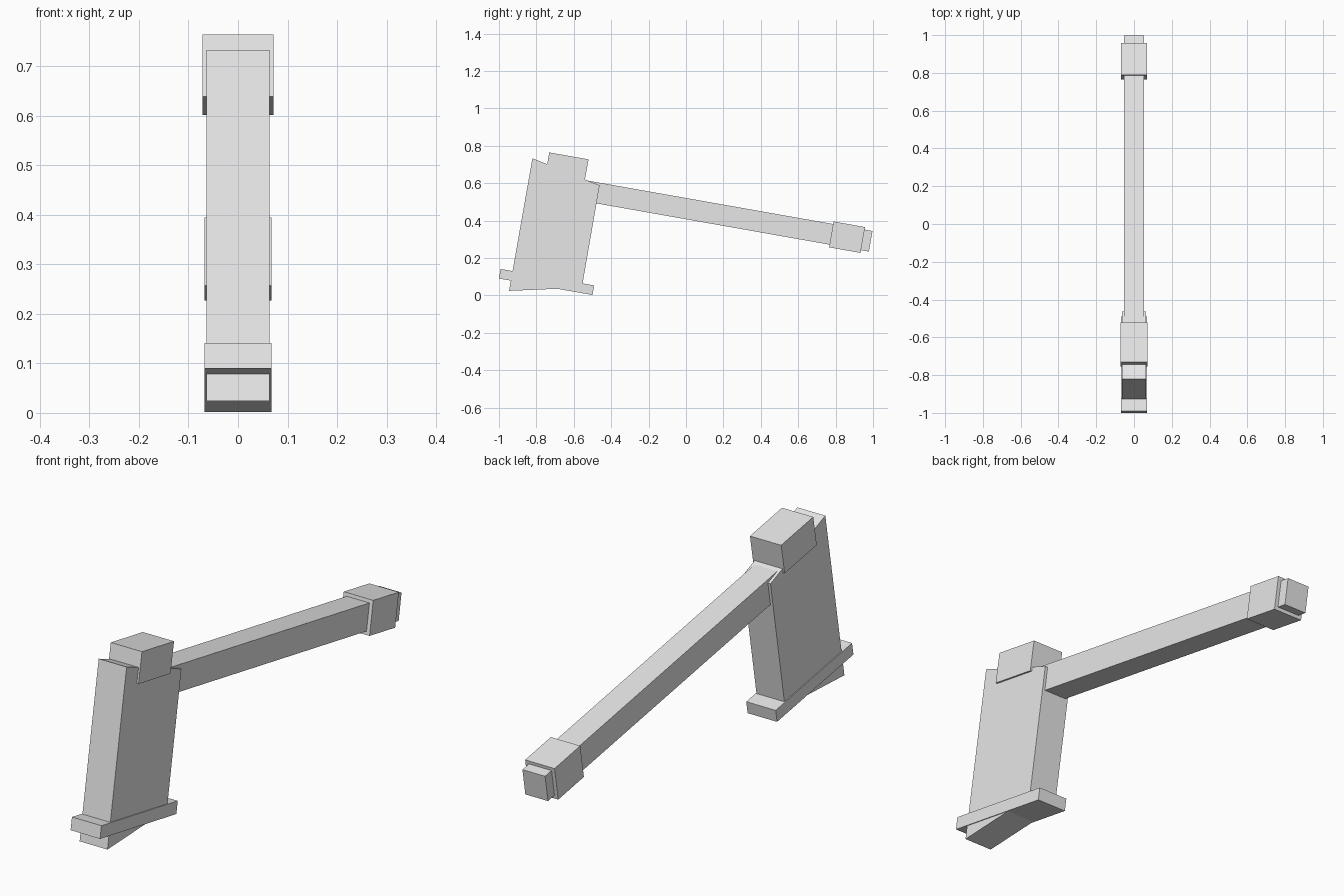
import bpy
import bmesh

default = bpy.data.objects.get("Cube")
if default:
    bpy.data.objects.remove(default, do_unlink=True)

# One plain grey for the whole model
grey = bpy.data.materials.new("light_grey")
grey.use_nodes = True
colour = (0.8, 0.8, 0.8, 1.0)
grey.diffuse_color = colour
grey.node_tree.nodes["Principled BSDF"].inputs["Base Color"].default_value = colour


def slab(name, profile, half_width):
    """Extrude a (y, z) side profile symmetrically across x."""
    bm = bmesh.new()
    face = bm.faces.new([bm.verts.new((-half_width, y, z)) for y, z in profile])
    result = bmesh.ops.extrude_face_region(bm, geom=[face])
    moved = [v for v in result["geom"] if isinstance(v, bmesh.types.BMVert)]
    bmesh.ops.translate(bm, verts=moved, vec=(2 * half_width, 0, 0))
    bmesh.ops.recalc_face_normals(bm, faces=bm.faces)
    mesh = bpy.data.meshes.new(name)
    bm.to_mesh(mesh)
    bm.free()
    mesh.materials.append(grey)
    obj = bpy.data.objects.new(name, mesh)
    bpy.context.collection.objects.link(obj)
    return obj


# Tall head with slanted top and bottom
slab("head", [(-0.821, 0.733), (-0.462, 0.588), (-0.557, 0.041), (-0.946, 0.024)], 0.064)

# Block on top of the head
slab("top_cap", [(-0.731, 0.764), (-0.521, 0.727), (-0.544, 0.602), (-0.754, 0.639)], 0.0715)

# Thin bar around the foot of the head
slab("foot_bar", [(-0.991, 0.141), (-0.491, 0.053), (-0.5, 0.002), (-1.0, 0.09)], 0.0675)

# Long handle, buried in the head and passing through the collar
slab("handle", [(-0.58, 0.623), (0.997, 0.344), (0.978, 0.234), (-0.599, 0.513)], 0.052)

# Collar near the handle end
slab("handle_collar", [(0.789, 0.395), (0.957, 0.365), (0.933, 0.227), (0.765, 0.257)], 0.0675)
